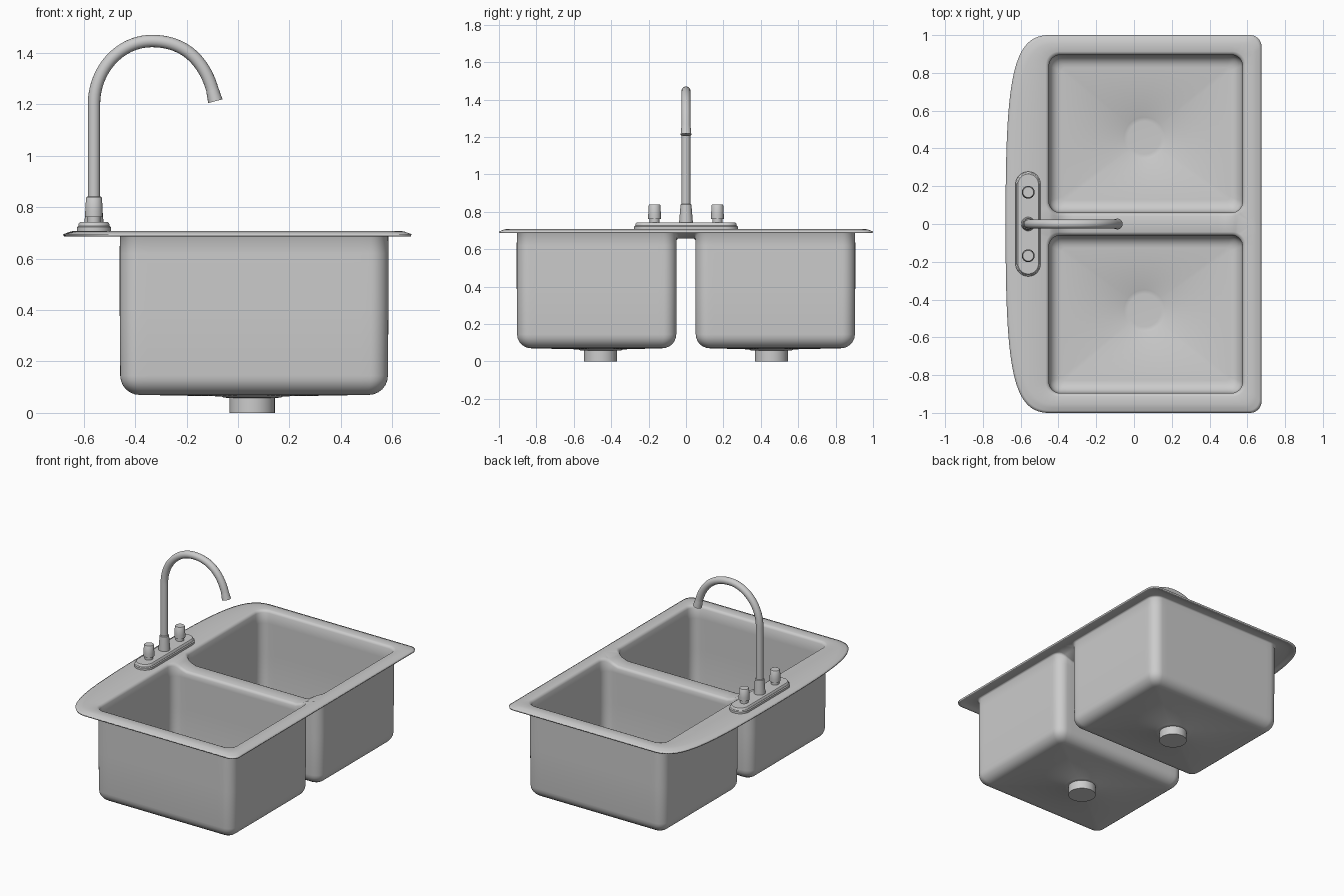
import bpy, bmesh, math
from mathutils import Vector
from mathutils.geometry import interpolate_bezier

if "Cube" in bpy.data.objects:
    bpy.data.objects.remove(bpy.data.objects["Cube"])


def loft(bm, rings, cap_start=False, cap_end=False):
    loops = [[bm.verts.new(p) for p in r] for r in rings]
    n = len(loops[0])
    for a, b in zip(loops, loops[1:]):
        for i in range(n):
            j = (i + 1) % n
            bm.faces.new((a[i], a[j], b[j], b[i]))
    if cap_start:
        bm.faces.new(loops[0])
    if cap_end:
        bm.faces.new(loops[-1])
    return loops


def finish(bm, name, angle=35):
    mesh = bpy.data.meshes.new(name)
    bm.to_mesh(mesh)
    bm.free()
    ob = bpy.data.objects.new(name, mesh)
    bpy.context.collection.objects.link(ob)
    bpy.ops.object.select_all(action='DESELECT')
    ob.select_set(True)
    bpy.context.view_layer.objects.active = ob
    bpy.ops.object.shade_smooth_by_angle(angle=math.radians(angle))
    return ob


def round_rect(cx, cy, hx, hy, r, z, seg=8, div=24):
    pts = []
    corners = [(1, 1, 0), (-1, 1, 90), (-1, -1, 180), (1, -1, 270)]
    arcs = []
    for sx, sy, a0 in corners:
        ox, oy = cx + sx * (hx - r), cy + sy * (hy - r)
        arcs.append([Vector((ox + r * math.cos(math.radians(a0 + 90 * k / seg)),
                             oy + r * math.sin(math.radians(a0 + 90 * k / seg)), z))
                     for k in range(seg + 1)])
    for k in range(4):
        pts += arcs[k]
        a, b = arcs[k][-1], arcs[(k + 1) % 4][0]
        pts += [a.lerp(b, i / div) for i in range(1, div)]
    return pts


def lathe(name, x, y, profile, n=32):
    bm = bmesh.new()
    loft(bm, [[(x + r * math.cos(2 * math.pi * i / n), y + r * math.sin(2 * math.pi * i / n), z)
               for i in range(n)] for r, z in profile], True, True)
    bmesh.ops.recalc_face_normals(bm, faces=bm.faces)
    return finish(bm, name)


def smooth(t):
    t = max(0, min(1, t))
    return t * t * (3 - 2 * t)


CX, CY, HX, HY = 0.0625, 0.4775, 0.5225, 0.4275
DRAIN = (0.055, 0.457)

# Rim outline: tight corners on the right, bowed edge on the left
half = [Vector((0.675, 0.94 * i / 16, 0)) for i in range(16)]
half += [Vector((0.615 + 0.06 * math.cos(a * math.pi / 16), 0.94 + 0.06 * math.sin(a * math.pi / 16), 0))
         for a in range(9)]
half += [Vector((0.615 - 1.065 * i / 20, 1, 0)) for i in range(1, 20)]
half += interpolate_bezier(Vector((-0.45, 1, 0)), Vector((-0.65, 1, 0)),
                           Vector((-0.68, 0.75, 0)), Vector((-0.68, 0, 0)), 32)
outline = half + [Vector((p.x, -p.y, 0)) for p in reversed(half[1:-1])]

# Sink sheet: rim, two bowls and the deck between them
bm = bmesh.new()
rim = loft(bm, [[(p.x * (1 - d / 0.68), p.y * (1 - d), z) for p in outline]
                for d, z in [(0, 0.695), (0.012, 0.699), (0.028, 0.705), (0.045, 0.708)]])
open_loops = [rim[-1]]
for side in (1, -1):
    cy = side * CY
    levels = [(-0.008, 0.708), (0.002, 0.704), (0.01, 0.692), (0.01, 0.62), (0.01, 0.4), (0.012, 0.145)]
    levels += [(0.012 + 0.065 * (1 - math.cos(a)), 0.145 - 0.065 * math.sin(a))
               for a in [math.pi / 12 * k for k in range(1, 7)]]
    rings = [round_rect(CX, cy, HX - d, HY - d, max(0.065 - d * 0.6, 0.015), z) for d, z in levels]
    c = Vector((DRAIN[0], side * DRAIN[1], 0))
    for r, z in [(0.118, 0.074), (0.108, 0.069), (0.087, 0.068)]:
        ring = []
        for p in rings[len(levels) - 1]:
            d = (Vector((p.x, p.y, 0)) - c).normalized() * r
            ring.append(c + d + Vector((0, 0, z)))
        rings.append(ring)
    open_loops.append(loft(bm, rings, cap_end=True)[0])
edges = [bm.edges.get((lp[i], lp[(i + 1) % len(lp)])) for lp in open_loops for i in range(len(lp))]
bmesh.ops.triangle_fill(bm, use_beauty=True, use_dissolve=False, edges=edges, normal=(0, 0, 1))
# Lowered saddle of the divider
for v in bm.verts:
    if v.co.z > 0.65:
        v.co.z -= 0.042 * smooth((0.52 - abs(v.co.x - CX)) / 0.1) * smooth((0.12 - abs(v.co.y)) / 0.06)
bmesh.ops.recalc_face_normals(bm, faces=bm.faces)
bm.faces.ensure_lookup_table()
if bm.faces[0].normal.z < 0:
    bmesh.ops.reverse_faces(bm, faces=bm.faces)
sink = finish(bm, "sink_basin", 40)
mod = sink.modifiers.new("sheet", 'SOLIDIFY')
mod.thickness = 0.01
mod.offset = -1

# Drain outlets
for side, label in ((1, "back"), (-1, "front")):
    lathe("drain_" + label, DRAIN[0], side * DRAIN[1], [(0.088, 0), (0.088, 0.066)], 48)

# Faucet mounting plate
FX = -0.56
bm = bmesh.new()
loft(bm, [round_rect(FX, 0, 0.067 - d, 0.277 - d, 0.0665 - d, z, 12, 2)
          for d, z in [(0, 0.7), (0, 0.722), (0.006, 0.727), (0.008, 0.737), (0.013, 0.742)]], True, True)
bmesh.ops.recalc_face_normals(bm, faces=bm.faces)
finish(bm, "faucet_plate")

# Tap knobs
for side, label in ((1, "back"), (-1, "front")):
    lathe("tap_knob_" + label, FX, side * 0.168,
          [(0.026, 0.735), (0.026, 0.762), (0.034, 0.762), (0.034, 0.785), (0.031, 0.836), (0.028, 0.84)])

# Spout base
lathe("spout_base", FX, 0, [(0.037, 0.735), (0.036, 0.755), (0.029, 0.838), (0.025, 0.842)])

# Gooseneck spout
cu = bpy.data.curves.new("spout", 'CURVE')
cu.dimensions = '3D'
cu.bevel_depth = 0.024
cu.bevel_resolution = 6
cu.resolution_u = 20
cu.use_fill_caps = True
sp = cu.splines.new('BEZIER')
path = [((FX, 0.74), (FX, 0.7), (FX, 0.9), 1),
        ((FX, 1.2), (FX, 1.1), (FX, 1.335), 1),
        ((-0.335, 1.446), (-0.459, 1.446), (-0.2, 1.446), 1),
        ((-0.1, 1.258), (-0.13, 1.36), (-0.096, 1.243), 1.02),
        ((-0.088, 1.212), (-0.092, 1.227), (-0.084, 1.2), 1.2)]
sp.bezier_points.add(len(path) - 1)
for bp, (co, hl, hr, rad) in zip(sp.bezier_points, path):
    bp.handle_left_type = bp.handle_right_type = 'FREE'
    bp.co, bp.handle_left, bp.handle_right = [(q[0], 0, q[1]) for q in (co, hl, hr)]
    bp.radius = rad
sp.use_smooth = True
spout = bpy.data.objects.new("spout", cu)
bpy.context.collection.objects.link(spout)
